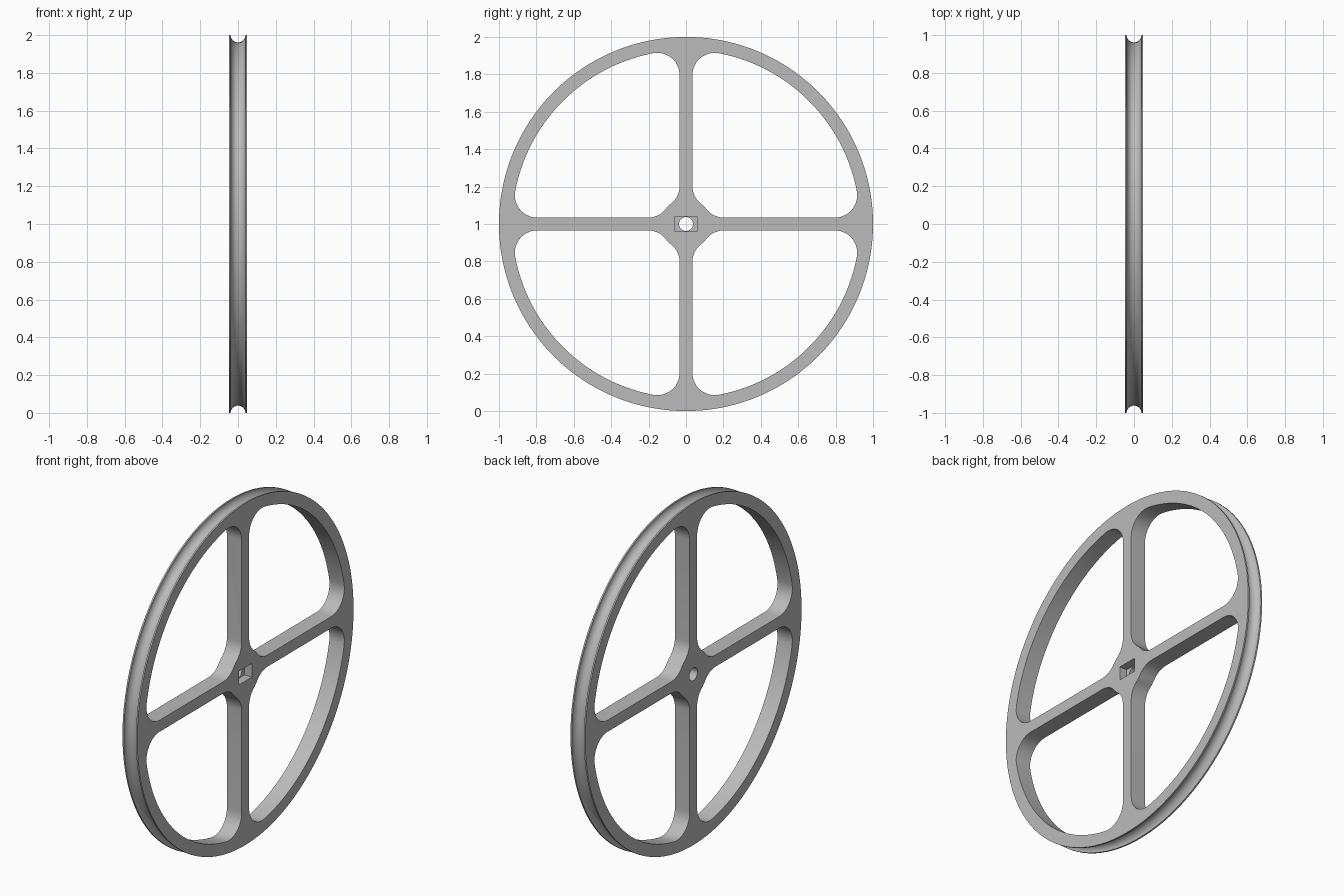
import bpy, bmesh, math
from mathutils import Matrix, Vector

cube = bpy.data.objects.get("Cube")
if cube:
    bpy.data.objects.remove(cube, do_unlink=True)

HALF = 0.048        # half the wheel thickness
GROOVE = 0.039      # rope groove radius
RIM_IN = 0.93       # inner radius of the rim
SPOKE = 0.034       # half the spoke width
HUB = 0.135         # hub radius
FILLET = 0.12       # window corner radius
CENTRE = Vector((0, 0, 1))

grey = bpy.data.materials.new("plain grey")
grey.use_nodes = True
colour = (0.5, 0.5, 0.5, 1)
grey.diffuse_color = colour
grey.node_tree.nodes["Principled BSDF"].inputs["Base Color"].default_value = colour


def make_object(name, bm):
    bmesh.ops.recalc_face_normals(bm, faces=bm.faces)
    mesh = bpy.data.meshes.new(name)
    bm.to_mesh(mesh)
    bm.free()
    mesh.materials.append(grey)
    obj = bpy.data.objects.new(name, mesh)
    obj.location = CENTRE
    bpy.context.collection.objects.link(obj)
    return obj


def arc(cy, cz, r, start, end, steps):
    angles = [start + (end - start) * i / steps for i in range(steps + 1)]
    return [(cy + r * math.cos(a), cz + r * math.sin(a)) for a in angles]


def prism(name, outline, x0, x1, turn=0):
    """Extrude a y-z outline along x, turned about the axle."""
    bm = bmesh.new()
    face = bm.faces.new([bm.verts.new((x0, y, z)) for y, z in outline])
    new = bmesh.ops.extrude_face_region(bm, geom=[face])["geom"]
    moved = [v for v in new if isinstance(v, bmesh.types.BMVert)]
    bmesh.ops.translate(bm, verts=moved, vec=(x1 - x0, 0, 0))
    bmesh.ops.rotate(bm, verts=bm.verts, matrix=Matrix.Rotation(turn, 3, "X"))
    return make_object(name, bm)


# Wheel blank: lathe a section with a half-round rope groove
groove = [(x, r) for x, r in arc(0, 1, GROOVE, -math.pi, 0, 16)]
section = [(-HALF, 0), (-HALF, 1)] + groove + [(HALF, 1), (HALF, 0)]
bm = bmesh.new()
verts = [bm.verts.new((x, 0, r)) for x, r in section]
edges = [bm.edges.new(pair) for pair in zip(verts, verts[1:])]
bmesh.ops.spin(bm, geom=verts + edges, cent=(0, 0, 0), axis=(1, 0, 0),
               angle=math.tau, steps=160, use_duplicate=False)
bmesh.ops.remove_doubles(bm, verts=bm.verts, dist=1e-5)
flat = [e for e in bm.edges if len(e.link_faces) == 2
        and all(abs(abs(f.calc_center_median().x) - HALF) < 1e-4 for f in e.link_faces)]
bmesh.ops.dissolve_edges(bm, edges=flat, use_verts=True)
wheel = make_object("grooved_wheel", bm)

# Window outline: rim arc, rounded corners, spoke sides and hub arc
side = SPOKE + FILLET
far = math.sqrt((RIM_IN - FILLET) ** 2 - side ** 2)
near = math.sqrt((HUB + FILLET) ** 2 - side ** 2)
a_far = math.atan2(far, side)
a_near = math.atan2(near, side)
quarter = math.pi / 2
window = arc(0, 0, RIM_IN, quarter - a_far, a_far, 40)
window += arc(side, far, FILLET, a_far, math.pi, 12)[1:]
window += arc(side, near, FILLET, math.pi, math.pi + a_near, 8)
window += arc(0, 0, HUB, a_near, quarter - a_near, 6)[1:-1]
window += arc(near, side, FILLET, 1.5 * math.pi - a_near, 1.5 * math.pi, 8)
window += arc(far, side, FILLET, -quarter, quarter - a_far, 12)[:-1]

cutters = [prism("window_cutter", window, -0.2, 0.2, i * quarter) for i in range(4)]

# Axle hole right through, and a rectangular pocket on the left face
cutters.append(prism("axle_cutter", arc(0, 0, 0.037, 0, math.tau, 32)[:-1], -0.2, 0.2))
pocket = [(-0.06, -0.04), (0.06, -0.04), (0.06, 0.04), (-0.06, 0.04)]
cutters.append(prism("pocket_cutter", pocket, 0, 0.2))

bpy.ops.object.select_all(action="DESELECT")
wheel.select_set(True)
bpy.context.view_layer.objects.active = wheel
for cutter in cutters:
    cutter.hide_render = True
    mod = wheel.modifiers.new(cutter.name, "BOOLEAN")
    mod.operation = "DIFFERENCE"
    mod.solver = "EXACT"
    mod.object = cutter
    bpy.ops.object.modifier_apply(modifier=mod.name)
    bpy.data.objects.remove(cutter, do_unlink=True)

bpy.ops.object.shade_smooth_by_angle(angle=math.radians(30))
